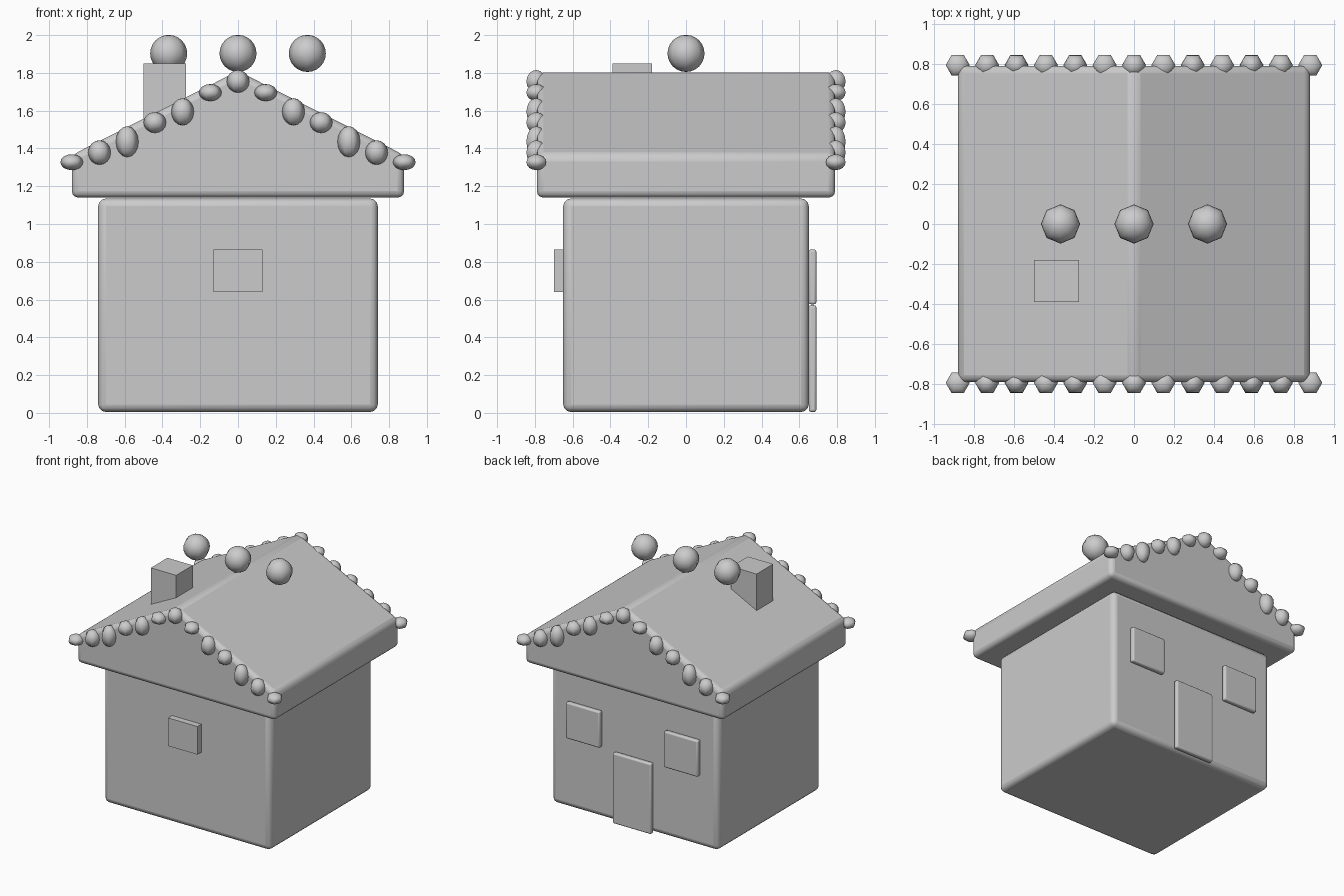
import bpy, bmesh
from math import pi

if "Cube" in bpy.data.objects:
    bpy.data.objects.remove(bpy.data.objects["Cube"])


def finish(name, bm, bevel=0.0, segments=3, angle=40):
    """Turn a bmesh into a named object, with rounded edges if wanted."""
    bmesh.ops.recalc_face_normals(bm, faces=bm.faces)
    mesh = bpy.data.meshes.new(name)
    bm.to_mesh(mesh)
    bm.free()
    ob = bpy.data.objects.new(name, mesh)
    bpy.context.collection.objects.link(ob)
    if bevel:
        mod = ob.modifiers.new("rounded_edges", 'BEVEL')
        mod.width = bevel
        mod.segments = segments
        mod.limit_method = 'ANGLE'
        mod.angle_limit = 0.35
    bpy.ops.object.select_all(action='DESELECT')
    ob.select_set(True)
    bpy.context.view_layer.objects.active = ob
    bpy.ops.object.shade_smooth_by_angle(angle=angle * pi / 180)
    return ob


def box(name, x, y, z, bevel=0.0):
    """Box from (min, max) ranges."""
    bm = bmesh.new()
    bmesh.ops.create_cube(bm, size=1)
    for v in bm.verts:
        for i, (lo, hi) in enumerate((x, y, z)):
            v.co[i] = lo if v.co[i] < 0 else hi
    return finish(name, bm, bevel)


def ball(name, loc, radii, sides, rings, turn=0.0):
    bm = bmesh.new()
    bmesh.ops.create_uvsphere(bm, u_segments=sides, v_segments=rings, radius=1)
    ob = finish(name, bm, angle=80)
    ob.location = loc
    ob.scale = radii
    ob.rotation_euler.z = turn
    return ob


# walls
box("walls", (-0.74, 0.74), (-0.65, 0.65), (0.005, 1.135), 0.04)

# gabled roof: pentagon profile extruded along y
bm = bmesh.new()
profile = [(-0.88, 1.14), (0.88, 1.14), (0.88, 1.365), (0, 1.81), (-0.88, 1.365)]
face = bm.faces.new([bm.verts.new((x, -0.79, z)) for x, z in profile])
ext = bmesh.ops.extrude_face_region(bm, geom=[face])
bmesh.ops.translate(bm, vec=(0, 1.58, 0),
                    verts=[g for g in ext["geom"] if isinstance(g, bmesh.types.BMVert)])
finish("roof", bm, 0.035)

# chimney
box("chimney", (-0.5, -0.275), (-0.39, -0.18), (1.4, 1.85))

# front window
box("front_window", (-0.13, 0.13), (-0.70, -0.64), (0.64, 0.865))

# back door and windows
box("door", (-0.17, 0.17), (0.65, 0.69), (0.005, 0.57), 0.012)
for side, cx in (("left", 0.435), ("right", -0.435)):
    box("back_window_" + side, (cx - 0.15, cx + 0.15), (0.65, 0.69), (0.575, 0.865), 0.012)

# balls along the roof top
for i in (-1, 0, 1):
    ball(f"roof_ball_{i + 2}", (0.367 * i, 0, 1.903), (0.098, 0.098, 0.098), 8, 12)

# drops along both gables: half heights from the ridge to the eave
half_heights = [0.06, 0.045, 0.072, 0.055, 0.082, 0.065, 0.042]
for end, y in (("front", -0.793), ("back", 0.793)):
    for k in range(-6, 7):
        h = half_heights[abs(k)]
        top = 1.815 - 0.0743 * abs(k)
        ball(f"{end}_drop_{k + 7}", (0.1467 * k, y, top - h), (0.06, 0.06, h), 6, 8, pi / 2)
